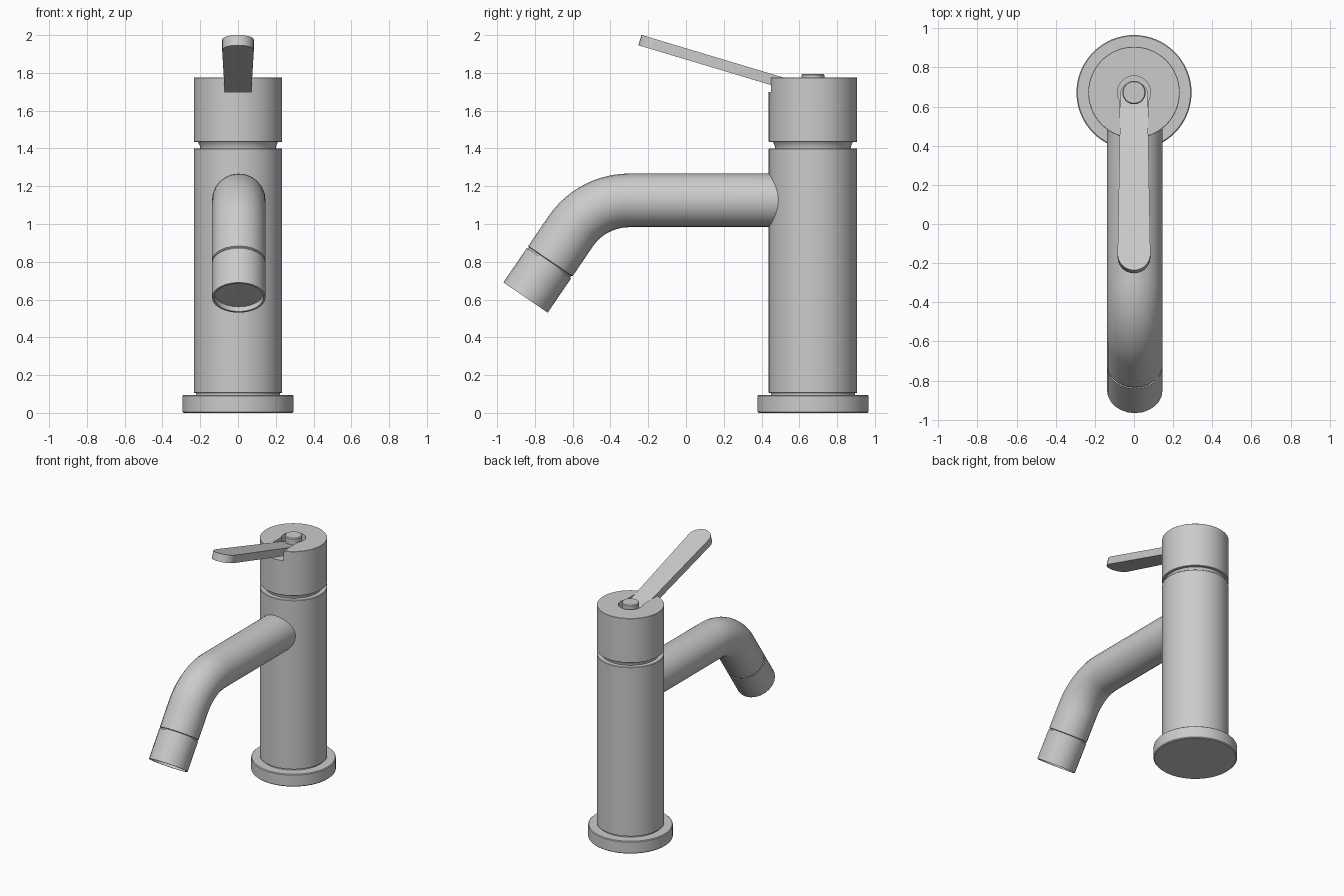
import bpy, bmesh, math
from mathutils import Vector, Matrix

if "Cube" in bpy.data.objects:
    bpy.data.objects.remove(bpy.data.objects["Cube"])

CY = 0.672  # y of the column axis


def finish(name, bm, angle=30):
    bmesh.ops.recalc_face_normals(bm, faces=bm.faces)
    me = bpy.data.meshes.new(name)
    bm.to_mesh(me)
    bm.free()
    ob = bpy.data.objects.new(name, me)
    bpy.context.collection.objects.link(ob)
    smooth(ob, angle)
    return ob


def smooth(ob, angle=30):
    bpy.ops.object.select_all(action='DESELECT')
    ob.select_set(True)
    bpy.context.view_layer.objects.active = ob
    bpy.ops.object.shade_smooth_by_angle(angle=math.radians(angle))


def skin(name, rings, angle=30):
    """Join a list of point rings and cap both ends."""
    bm = bmesh.new()
    vs = [[bm.verts.new(p) for p in r] for r in rings]
    n = len(vs[0])
    for a, b in zip(vs, vs[1:]):
        for i in range(n):
            j = (i + 1) % n
            bm.faces.new((a[i], a[j], b[j], b[i]))
    bm.faces.new(vs[0])
    bm.faces.new(vs[-1])
    return finish(name, bm, angle)


def circle(c, d, r, n):
    """Ring of n points about c, facing d (d lies in the y-z plane)."""
    u = Vector((1, 0, 0))
    v = d.cross(u).normalized()
    return [c + r * (math.cos(t) * u + math.sin(t) * v)
            for t in (2 * math.pi * i / n for i in range(n))]


def lathe(name, profile, n=64):
    up = Vector((0, 0, 1))
    return skin(name, [circle(Vector((0, CY, z)), up, r, n) for r, z in profile])


def prism(name, outline, z0, z1, bevel=0):
    """Extrude an x-y outline between two heights."""
    return skin(name, [[Vector((x, y, z)) for x, y in outline] for z in (z0, z1)])


def arc(cx, cy, rx, ry, a0, a1, n=14):
    return [(cx + rx * math.cos(math.radians(a0 + (a1 - a0) * i / n)),
             cy + ry * math.sin(math.radians(a0 + (a1 - a0) * i / n)))
            for i in range(n + 1)]


# Column: base flange, body with lower groove and tapered neck, cap
lathe("base_flange", [(0.288, 0), (0.294, 0.006), (0.294, 0.09), (0.289, 0.095)])
lathe("body", [(0.222, 0.09), (0.222, 0.104), (0.234, 0.107), (0.234, 1.398),
               (0.231, 1.401), (0.2, 1.401), (0.202, 1.413), (0.207, 1.426), (0.215, 1.437)])
cap = lathe("cap", [(0.232, 1.435), (0.234, 1.437), (0.234, 1.773), (0.232, 1.775)])

# Slot in the cap for the lever, rounded around the pin
slot = arc(0, CY, 0.085, 0.085, -34, 214, 24) + [(-0.07, 0.3), (0.07, 0.3)]
cutter = prism("slot_cutter", slot, 1.70, 1.9)
cutter.hide_render = True
mod = cap.modifiers.new("slot", 'BOOLEAN')
mod.operation = 'DIFFERENCE'
mod.solver = 'EXACT'
mod.object = cutter
bpy.context.view_layer.objects.active = cap
bpy.ops.object.modifier_apply(modifier="slot")
bpy.data.objects.remove(cutter)
smooth(cap)

# Pin on the column axis
lathe("lever_pin", [(0.06, 1.69), (0.06, 1.788), (0.055, 1.795)], 32)

# Lever: tapered bar with rounded tip, tilted up to the front
outline = arc(0, -0.68, 0.084, 0.085, 180, 360) + arc(0, 0.18, 0.069, 0.06, 0, 180)
lever = prism("lever", outline, -0.057, 0)
tilt = math.atan2(0.225, 0.75)
lever.data.transform(Matrix.Translation((0, 0.497, 1.781)) @ Matrix.Rotation(-tilt, 4, 'X'))

# Spout: straight run, bend, angled end
SX, R, A = 0.004, 0.376, math.radians(55.7)
RAD, SIDES, BEND = 0.142, 24, 14
down = Vector((0, -math.cos(A), -math.sin(A)))
path = [(Vector((SX, 0.56, 1.125)), Vector((0, -1, 0)))]
for i in range(BEND + 1):
    a = A * i / BEND
    path.append((Vector((SX, -0.30 - R * math.sin(a), 1.125 - R * (1 - math.cos(a)))),
                 Vector((0, -math.cos(a), -math.sin(a)))))
bend_end = path[-1][0]
rings = [circle(c, d, RAD, SIDES) for c, d in path]
for t, r in ((0.190, RAD), (0.194, 0.135), (0.21, 0.135)):
    rings.append(circle(bend_end + down * t, down, r, SIDES))
skin("spout", rings)

# Outlet collar with a recessed opening
collar = ((0.203, 0.13), (0.203, RAD), (0.424, RAD), (0.424, 0.131), (0.394, 0.131))
skin("outlet_collar", [circle(bend_end + down * t, down, r, SIDES) for t, r in collar])
